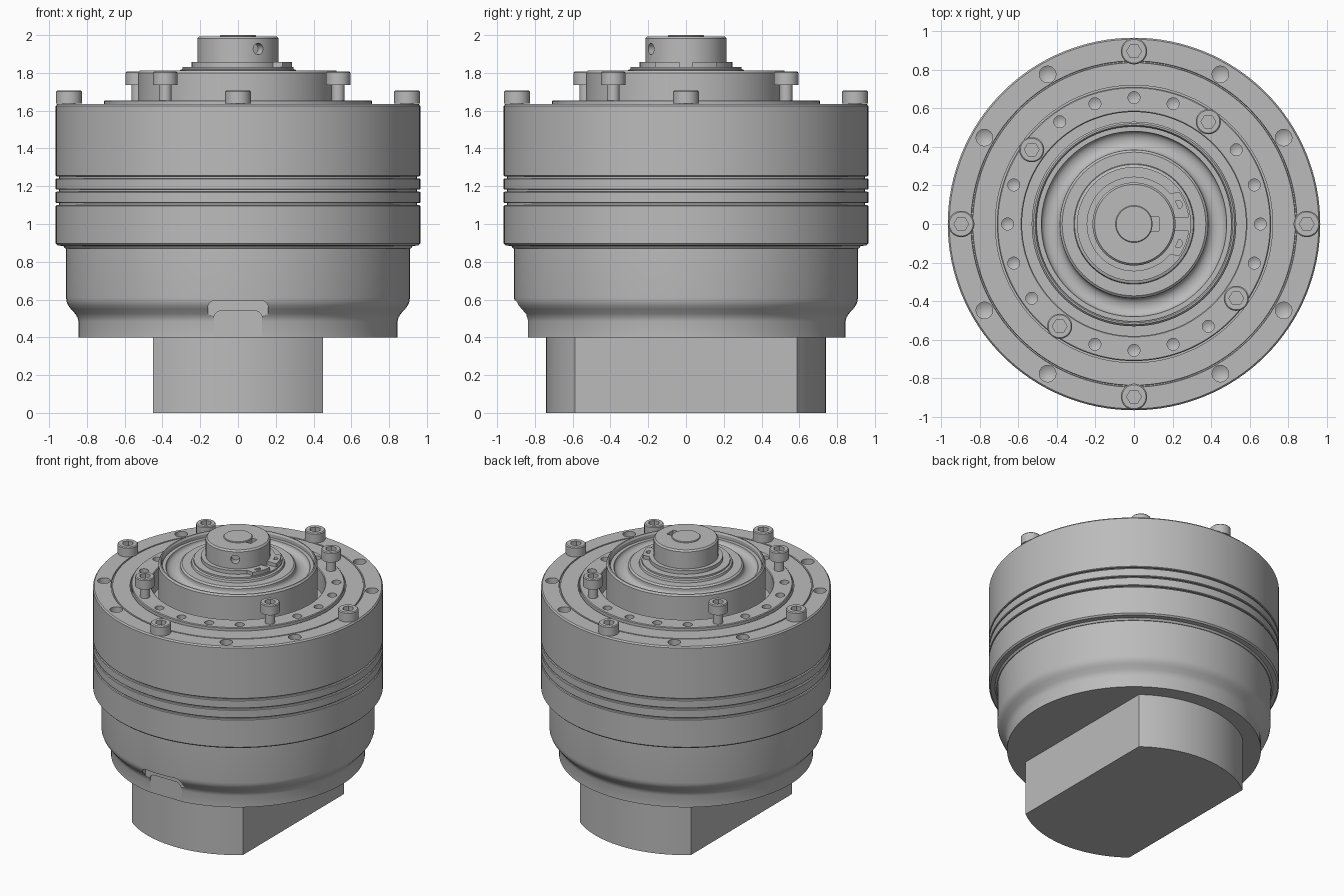
import bpy, bmesh
from math import sin, cos, pi, radians, sqrt
from mathutils import Matrix, Vector

cube = bpy.data.objects.get("Cube")
if cube:
    bpy.data.objects.remove(cube)

GREY = (0.5, 0.5, 0.5, 1)
metal = bpy.data.materials.new("grey metal")
metal.use_nodes = True
metal.diffuse_color = GREY
metal.node_tree.nodes["Principled BSDF"].inputs["Base Color"].default_value = GREY


def finish(bm, name):
    bmesh.ops.remove_doubles(bm, verts=bm.verts, dist=1e-5)
    bmesh.ops.recalc_face_normals(bm, faces=bm.faces)
    mesh = bpy.data.meshes.new(name)
    bm.to_mesh(mesh)
    bm.free()
    mesh.materials.append(metal)
    obj = bpy.data.objects.new(name, mesh)
    bpy.context.collection.objects.link(obj)
    return obj


def lathe(name, profile, segs=128, ring=False):
    """Spin (radius, height) points around z; ring closes the profile."""
    bm = bmesh.new()
    vs = [bm.verts.new((r, 0, z)) for r, z in profile]
    pairs = list(zip(vs, vs[1:])) + ([(vs[-1], vs[0])] if ring else [])
    edges = [bm.edges.new(p) for p in pairs]
    bmesh.ops.spin(bm, geom=vs + edges, cent=(0, 0, 0), axis=(0, 0, 1),
                   angle=2 * pi, steps=segs, use_merge=False)
    return finish(bm, name)


def prism(name, points, low, high):
    """Extrude a flat outline from height low to height high."""
    bm = bmesh.new()
    face = bm.faces.new([bm.verts.new((x, y, low)) for x, y in points])
    top = bmesh.ops.extrude_face_region(bm, geom=[face])["geom"]
    bmesh.ops.translate(bm, vec=(0, 0, high - low),
                        verts=[v for v in top if isinstance(v, bmesh.types.BMVert)])
    return finish(bm, name)


def circle(r, n, x=0, y=0):
    return [(x + r * cos(2 * pi * i / n), y + r * sin(2 * pi * i / n)) for i in range(n)]


def box(x0, x1, y0, y1):
    return [(x0, y0), (x1, y0), (x1, y1), (x0, y1)]


def polar(r, degrees, z=0):
    return Vector((r * cos(radians(degrees)), r * sin(radians(degrees)), z))


def cut(obj, cutters):
    """Subtract each cutter from the part and discard the cutters."""
    bm = bmesh.new()
    for c in cutters:
        c.data.transform(c.matrix_basis)
        bm.from_mesh(c.data)
        bpy.data.objects.remove(c)
    cutter = finish(bm, "cutter")
    cutter.hide_render = True
    mod = obj.modifiers.new("cut", "BOOLEAN")
    mod.operation, mod.solver, mod.object = "DIFFERENCE", "EXACT", cutter
    bpy.context.view_layer.objects.active = obj
    bpy.ops.object.modifier_apply(modifier=mod.name)
    bpy.data.objects.remove(cutter)


def drill(r, depth, pos):
    """Pointed drill cutter reaching down from pos."""
    d = lathe("drill", [(0, 0.03), (r, 0.03), (r, -depth), (0, -depth - r * 0.6)], 24)
    d.location = pos
    return d


# Foot: round block with two flats
flat = 0.45
arc = [(x, sqrt(0.74 ** 2 - x * x)) for x in [flat * (1 - i / 12) for i in range(25)]]
prism("foot", arc + [(-x, -y) for x, y in arc], 0, 0.42)

# Lower housing with flared shoulder and front pocket
housing = lathe("lower_housing", [
    (0, 0.4), (0.845, 0.4), (0.845, 0.485), (0.85, 0.505), (0.862, 0.525),
    (0.885, 0.55), (0.9, 0.57), (0.908, 0.59), (0.91, 0.61), (0.91, 0.9), (0, 0.9)])
corner = [(0.12 + 0.04 * cos(a * pi / 12), 0.555 + 0.04 * sin(a * pi / 12)) for a in range(7)]
half = [(0.16, 0.36)] + corner
outline = half + [(-x, z) for x, z in reversed(half)]
pocket = prism("pocket", outline, 0.845, 1.0)
small = [(0.128 if z < 0.5 else x - 0.032, z if z < 0.5 else z - 0.055) for x, z in half]
tab = prism("tab", small + [(-x, z) for x, z in reversed(small)], 0.833, 1.0)
for c in (pocket, tab):
    c.matrix_basis = Matrix.Rotation(pi / 2, 4, "X")
    cut(housing, [c])

# Casing with three thin grooves and a recess for the face ring
R = 0.965
wall = [(0, 0.87), (0.915, 0.87), (0.925, 0.883), (0.955, 0.887), (R, 0.897)]
for z in (1.1, 1.172, 1.242):
    wall += [(R, z - 0.004), (R - 0.005, z), (R - 0.018, z), (R - 0.018, z + 0.01),
             (R - 0.005, z + 0.01), (R, z + 0.014)]
wall += [(R, 1.625), (0.957, 1.635), (0.845, 1.635), (0.843, 1.625), (0.837, 1.625),
         (0.835, 1.635), (0.718, 1.635), (0.718, 1.5), (0, 1.5)]
casing = lathe("casing", wall)
cut(casing, [drill(0.043, 0.06, polar(0.895, a, 1.635)) for a in range(0, 360, 30) if a % 90])

# Face ring with twenty holes, four of them holding bolts
face_ring = lathe("face_ring", [(0.58, 1.49), (0.71, 1.49), (0.71, 1.65), (0.705, 1.655),
                                (0.585, 1.655), (0.58, 1.65)], ring=True)
bolt_angles = (54, 144, 234, 324)
cut(face_ring, [drill(0.031, 0.06, polar(0.655, a, 1.655))
                for a in range(0, 360, 18) if a not in bolt_angles])

# Drum with raised rim, rounded channel and stepped centre
channel = [(0.432 + 0.048 * cos(pi * i / 12), 1.775 - 0.035 * sin(pi * i / 12)) for i in range(13)]
lathe("drum", [(0, 1.49), (0.53, 1.49), (0.53, 1.8), (0.52, 1.812), (0.512, 1.812),
               (0.505, 1.8), (0.505, 1.775)] + channel +
      [(0.384, 1.79), (0.372, 1.8), (0.312, 1.8), (0.308, 1.815), (0.295, 1.82),
       (0.295, 1.832), (0, 1.832)])

# Retaining ring, open on one side, with two eared ends
clip = lathe("retaining_ring", [(0.2, 1.832), (0.245, 1.832), (0.245, 1.858), (0.2, 1.858)],
             ring=True)
cut(clip, [prism("gap", box(0.1, 0.4, -0.035, 0.035), 1.8, 1.9)])
for side, label in ((1, "left"), (-1, "right")):
    outer = [polar(0.287, a)[:2] for a in range(7, 36, 4)]
    inner = [polar(0.2, a)[:2] for a in range(50, 9, -5)]
    ear = prism("retaining_ear_" + label,
                [(x, side * y) for x, y in outer + inner], 1.832, 1.858)
    cut(ear, [prism("hole", circle(0.022, 20, 0.228, side * 0.1), 1.8, 1.9)])

# Hub with keyway and side screw hole, plus the centre shaft
hub = lathe("hub", [(0, 1.82), (0.215, 1.82), (0.215, 1.982), (0.205, 1.993), (0, 1.993)], 96)
screw = prism("screw_hole", circle(0.03, 24), 0.16, 0.3)
screw.matrix_basis = (Matrix.Translation((0, 0, 1.927)) @ Matrix.Rotation(radians(-60), 4, "Z")
                      @ Matrix.Rotation(pi / 2, 4, "Y"))
cut(hub, [screw, prism("keyway", box(0.06, 0.13, -0.037, 0.037), 1.93, 2.1)])
lathe("shaft", [(0, 1.9), (0.096, 1.9), (0.096, 1.996), (0.092, 2.0), (0, 2.0)], 64)


# Socket-head bolts: head height and shank length, origin under the head
def bolts(name, head, r, shank, radius, angles, z):
    first = lathe(name, [(0, -shank), (0.034, -shank), (0.034, 0), (r, 0), (r, head - 0.006),
                         (r - 0.006, head), (0, head)], 40)
    cut(first, [prism("socket", circle(0.038, 6), head - 0.04, head + 0.02)])
    for i, a in enumerate(angles):
        bolt = first if i == 0 else bpy.data.objects.new(f"{name}_{i + 1}", first.data)
        if i:
            bpy.context.collection.objects.link(bolt)
        bolt.location = polar(radius, a, z)


bolts("outer_bolt", 0.07, 0.068, 0.03, 0.895, (0, 90, 180, 270), 1.637)
bolts("inner_bolt", 0.072, 0.065, 0.1, 0.655, bolt_angles, 1.735)

# Smooth curved walls, crisp edges
bpy.ops.object.select_all(action="DESELECT")
for obj in bpy.context.scene.objects:
    if obj.type == "MESH":
        obj.select_set(True)
        bpy.context.view_layer.objects.active = obj
bpy.ops.object.shade_smooth_by_angle(angle=radians(30))
